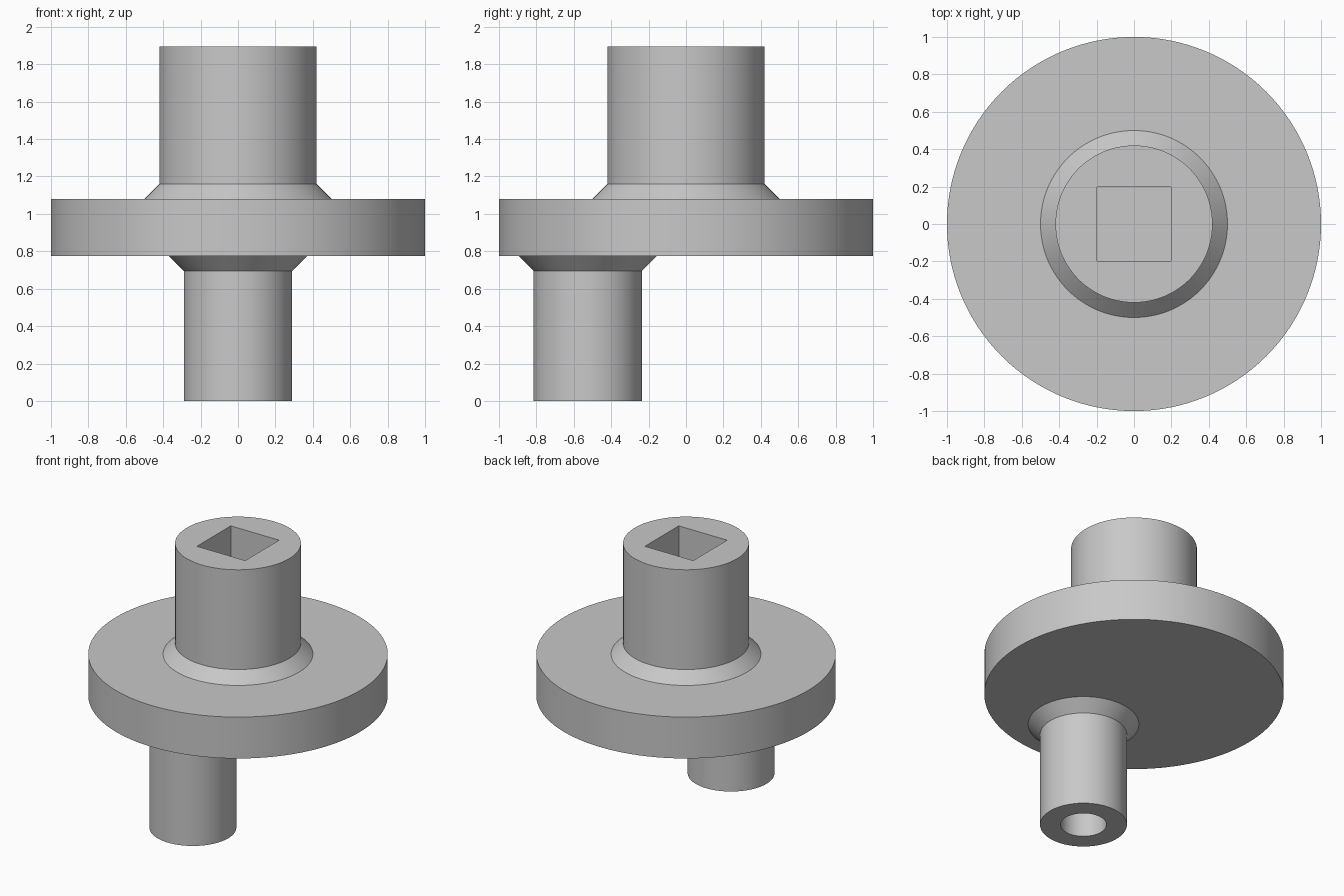
import bpy, bmesh, math
from mathutils import Matrix

if "Cube" in bpy.data.objects:
    bpy.data.objects.remove(bpy.data.objects["Cube"], do_unlink=True)

SEGMENTS = 128
PIN_Y = -0.525

grey = bpy.data.materials.new("plain_grey")
grey.use_nodes = True
grey.diffuse_color = (0.58, 0.58, 0.58, 1)
grey.node_tree.nodes["Principled BSDF"].inputs["Base Color"].default_value = grey.diffuse_color


def add_object(name, bm):
    bmesh.ops.recalc_face_normals(bm, faces=bm.faces)
    mesh = bpy.data.meshes.new(name)
    bm.to_mesh(mesh)
    bm.free()
    mesh.materials.append(grey)
    obj = bpy.data.objects.new(name, mesh)
    bpy.context.collection.objects.link(obj)
    return obj


def activate(obj):
    bpy.ops.object.select_all(action="DESELECT")
    obj.select_set(True)
    bpy.context.view_layer.objects.active = obj


def smooth(obj):
    activate(obj)
    bpy.ops.object.shade_smooth_by_angle(angle=math.radians(30))


def turned(name, profile, y=0):
    """Solid of revolution; rings of (radius, z), closed by flat end caps."""
    bm = bmesh.new()
    rings = []
    for r, z in profile:
        circle = bmesh.ops.create_circle(bm, segments=SEGMENTS, radius=r,
                                         matrix=Matrix.Translation((0, y, z)))
        rings.append(circle["verts"])
    for a, b in zip(rings, rings[1:]):
        for i in range(SEGMENTS):
            j = (i + 1) % SEGMENTS
            bm.faces.new((a[i], a[j], b[j], b[i]))
    bm.faces.new(rings[0])
    bm.faces.new(rings[-1])
    return add_object(name, bm)


# Round plate
disc = turned("disc", [(1, 0.775), (1, 1.08)])

# Central hub with chamfered foot, sunk slightly into the plate
hub = turned("hub", [(0.5, 1.04), (0.5, 1.08), (0.42, 1.16), (0.42, 1.895)])

# Square drive socket cut into the hub
bm = bmesh.new()
bmesh.ops.create_cube(bm, size=1, matrix=Matrix.Translation((0, 0, 1.55))
                      @ Matrix.Diagonal((0.394, 0.394, 0.9, 1)))
cutter = add_object("socket_cutter", bm)
cutter.hide_render = True
cut = hub.modifiers.new("socket", "BOOLEAN")
cut.operation = "DIFFERENCE"
cut.solver = "EXACT"
cut.object = cutter
activate(hub)
bpy.ops.object.modifier_apply(modifier=cut.name)
bpy.data.objects.remove(cutter, do_unlink=True)

# Offset pin with chamfered root and a blind round hole in its end
pin = turned("crank_pin", [(0.37, 0.81), (0.37, 0.775), (0.29, 0.695), (0.29, 0),
                           (0.153, 0), (0.153, 0.6)], PIN_Y)

for part in (disc, hub, pin):
    smooth(part)
